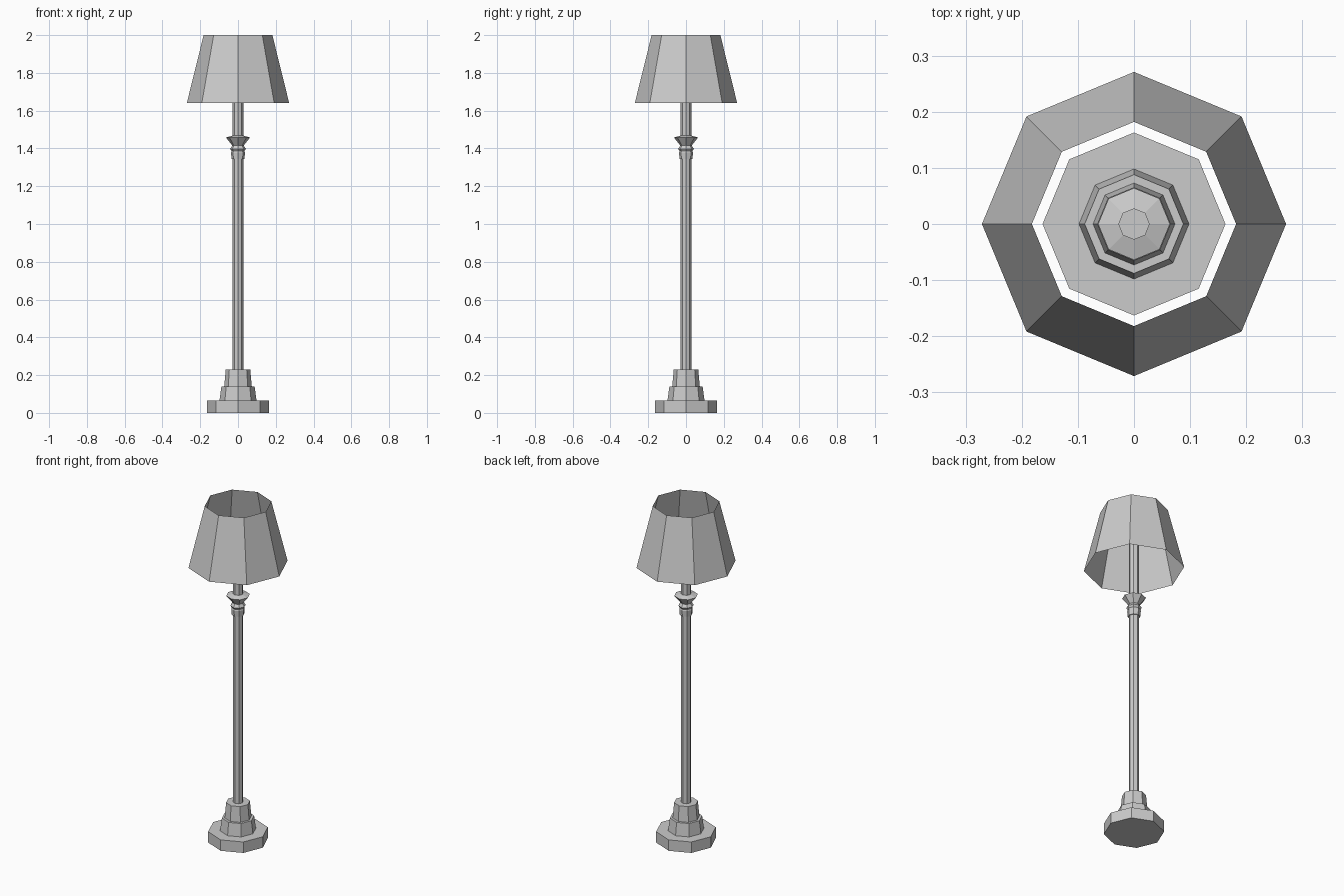
import bpy, bmesh
from math import cos, sin, tau

if "Cube" in bpy.data.objects:
    bpy.data.objects.remove(bpy.data.objects["Cube"])

SIDES = 8


def lathe(name, profile, cap=True):
    """Revolve (radius, z) points, bottom to top, into an octagonal part."""
    bm = bmesh.new()
    rings = [[bm.verts.new((r * cos(tau * i / SIDES), r * sin(tau * i / SIDES), z))
              for i in range(SIDES)] for r, z in profile]
    for low, high in zip(rings, rings[1:]):
        for i in range(SIDES):
            j = (i + 1) % SIDES
            bm.faces.new((low[i], low[j], high[j], high[i]))
    if cap:
        bm.faces.new(rings[0][::-1])
        bm.faces.new(rings[-1])
    mesh = bpy.data.meshes.new(name)
    bm.to_mesh(mesh)
    bm.free()
    obj = bpy.data.objects.new(name, mesh)
    bpy.context.collection.objects.link(obj)
    return obj


# Stepped foot and pole, one continuous turned piece
lathe("base_and_pole", [
    (0.163, 0), (0.163, 0.065),
    (0.098, 0.065), (0.088, 0.14),
    (0.073, 0.14), (0.065, 0.23),
    (0.028, 0.23),
    # Turned collar below the shade
    (0.028, 1.343), (0.034, 1.343), (0.037, 1.378), (0.034, 1.386),
    (0.042, 1.398), (0.030, 1.415), (0.064, 1.458), (0.028, 1.468),
    # Top of the pole inside the shade
    (0.028, 1.83),
])

# Thin open lampshade
lathe("lampshade", [(0.271, 1.64), (0.182, 2.0)], cap=False)
